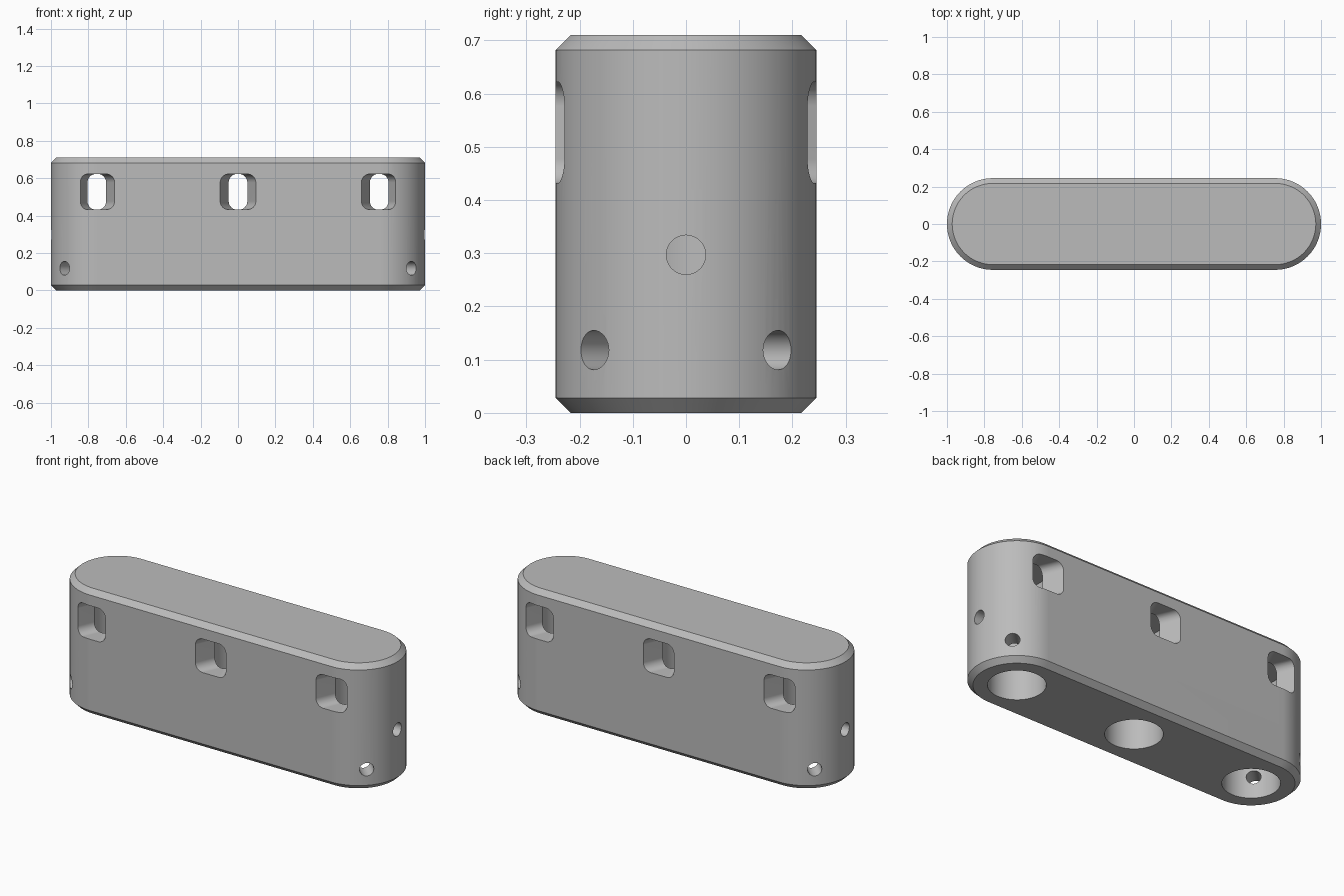
import bpy, bmesh, math
from math import sin, cos, pi, radians

cube = bpy.data.objects.get("Cube")
if cube:
    bpy.data.objects.remove(cube, do_unlink=True)

END_X, RADIUS, HEIGHT, CHAMFER = 0.755, 0.245, 0.71, 0.028
BORE_R, BORE_TOP = 0.145, 0.635
WIN_Z, WIN_H = 0.527, 0.095
HOLE_R = 0.037

gray = bpy.data.materials.new("plain gray")
gray.use_nodes = True
color = (0.5, 0.5, 0.5, 1)
gray.diffuse_color = color
gray.node_tree.nodes["Principled BSDF"].inputs["Base Color"].default_value = color


def rounded(half_w, half_h, r, steps):
    """Rounded rectangle outline as 2D points."""
    pts = []
    for q, (sx, sy) in enumerate([(1, 1), (-1, 1), (-1, -1), (1, -1)]):
        for i in range(steps + 1):
            a = (q + i / steps) * pi / 2
            pts.append((sx * (half_w - r) + r * cos(a), sy * (half_h - r) + r * sin(a)))
    return pts


def loft(name, rings):
    """Skin a stack of matching rings and cap both ends."""
    bm = bmesh.new()
    loops = [[bm.verts.new(p) for p in ring] for ring in rings]
    n = len(loops[0])
    for a, b in zip(loops, loops[1:]):
        for i in range(n):
            j = (i + 1) % n
            bm.faces.new((a[i], a[j], b[j], b[i]))
    bm.faces.new(loops[0][::-1])
    bm.faces.new(loops[-1])
    bmesh.ops.remove_doubles(bm, verts=bm.verts, dist=1e-5)
    bmesh.ops.recalc_face_normals(bm, faces=bm.faces)
    mesh = bpy.data.meshes.new(name)
    bm.to_mesh(mesh)
    bm.free()
    ob = bpy.data.objects.new(name, mesh)
    bpy.context.collection.objects.link(ob)
    mesh.materials.append(gray)
    return ob


def cylinder(name, r, depth, loc, rot=(0, 0, 0), sides=48):
    bpy.ops.mesh.primitive_cylinder_add(vertices=sides, radius=r, depth=depth,
                                        location=loc, rotation=rot)
    ob = bpy.context.object
    ob.name = name
    ob.data.materials.append(gray)
    return ob


# Stadium-shaped block with chamfered top and bottom rims
rings = []
for z, inset in [(0, CHAMFER), (CHAMFER, 0), (HEIGHT - CHAMFER, 0), (HEIGHT, CHAMFER)]:
    r = RADIUS - inset
    rings.append([(x, y, z) for x, y in rounded(END_X + r, r, r, 24)])
body = loft("block_body", rings)

cutters = []
for cx in (-END_X, 0, END_X):
    # Blind bore from below
    cutters.append(cylinder("bore_cutter", BORE_R, BORE_TOP + 0.1,
                            (cx, 0, (BORE_TOP - 0.1) / 2), sides=96))
    # Through window, flaring toward both faces
    sections = [(-0.29, 0.115), (-0.14, 0.05), (0.14, 0.05), (0.29, 0.115)]
    cutters.append(loft("window_cutter", [
        [(cx + x, y, WIN_Z + z) for x, z in rounded(w, WIN_H, 0.045, 8)]
        for y, w in sections]))

# Radial screw holes around each rounded end
for side in (-1, 1):
    for angle, z in [(-45, 0.118), (0, 0.297), (45, 0.118)]:
        a = radians(angle)
        dx, dy = side * cos(a), sin(a)
        cutters.append(cylinder("screw_hole_cutter", HOLE_R, 0.2,
                                (side * END_X + 0.2 * dx, 0.2 * dy, z),
                                (0, pi / 2, math.atan2(dy, dx)), sides=32))

# Cut everything out of the block
bpy.context.view_layer.objects.active = body
for cutter in cutters:
    cutter.hide_render = True
    mod = body.modifiers.new("cut", 'BOOLEAN')
    mod.operation = 'DIFFERENCE'
    mod.solver = 'EXACT'
    mod.object = cutter
    bpy.ops.object.modifier_apply(modifier=mod.name)
    bpy.data.objects.remove(cutter, do_unlink=True)

# Smooth rounded walls, crisp edges
bpy.ops.object.select_all(action='DESELECT')
body.select_set(True)
bpy.context.view_layer.objects.active = body
bpy.ops.object.shade_smooth_by_angle(angle=radians(30))
weighted = body.modifiers.new("weighted_normals", 'WEIGHTED_NORMAL')
weighted.keep_sharp = True
